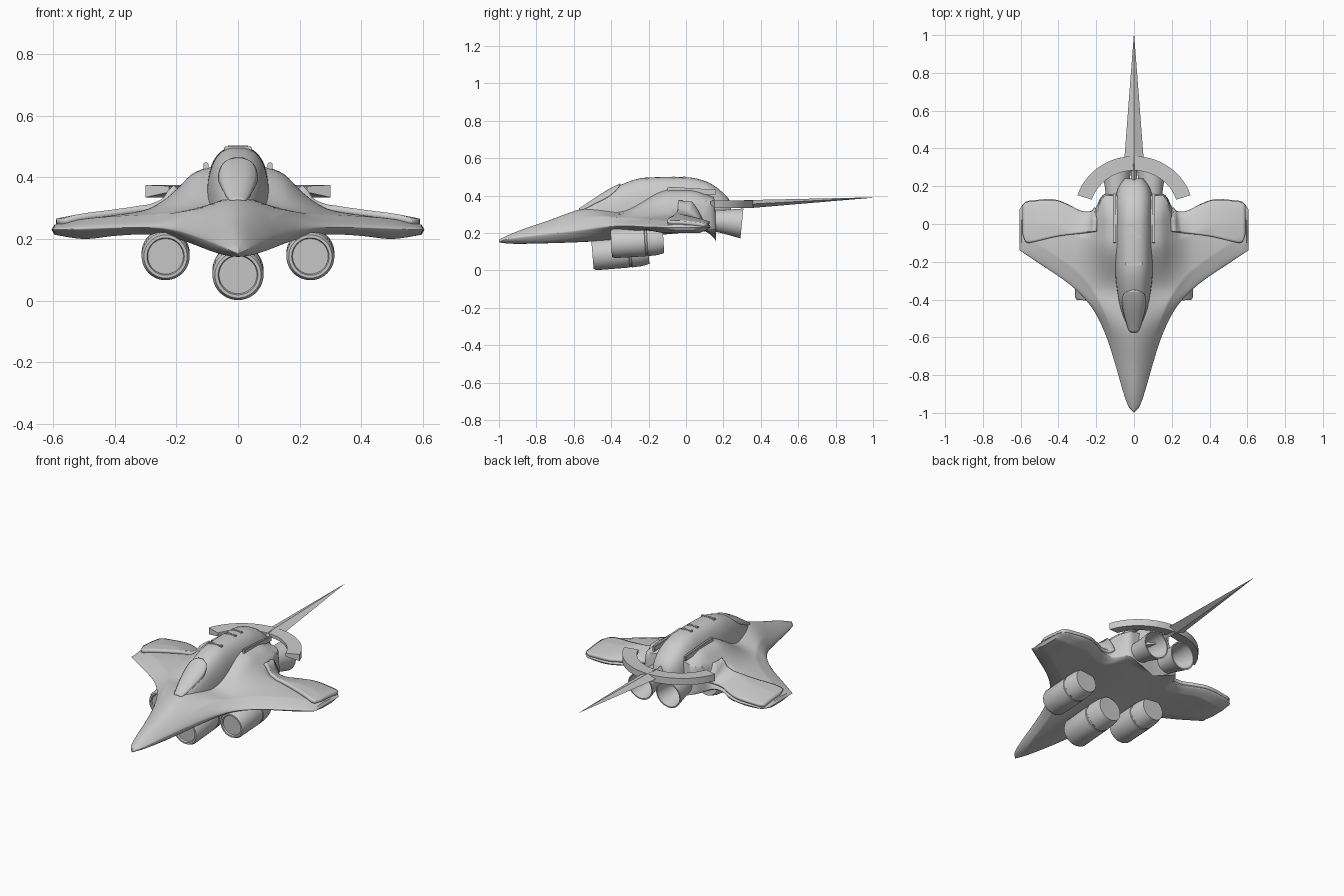
import bpy, bmesh
from math import sin, cos, pi, radians
from mathutils import Matrix, Vector

if "Cube" in bpy.data.objects:
    bpy.data.objects.remove(bpy.data.objects["Cube"])


def curve(pts):
    """Smooth interpolation through (x, value) points."""
    def slope(i):
        a, b = pts[max(i - 1, 0)], pts[min(i + 1, len(pts) - 1)]
        return (b[1] - a[1]) / (b[0] - a[0])

    def f(x):
        if x <= pts[0][0]:
            return pts[0][1]
        for i in range(len(pts) - 1):
            (x0, v0), (x1, v1) = pts[i], pts[i + 1]
            if x <= x1:
                h = x1 - x0
                t = (x - x0) / h
                return (v0 * (1 + 2 * t) * (1 - t) ** 2 + v1 * t * t * (3 - 2 * t)
                        + h * t * (1 - t) * (slope(i) * (1 - t) - slope(i + 1) * t))
        return pts[-1][1]
    return f


def clamp(t):
    return max(0.0, min(1.0, t))


def step(a, b, x):
    t = clamp((x - a) / (b - a))
    return t * t * (3 - 2 * t)


def finish(name, bm, mirror=False, thick=0, angle=35):
    bmesh.ops.remove_doubles(bm, verts=bm.verts, dist=0.0002)
    bmesh.ops.recalc_face_normals(bm, faces=bm.faces)
    me = bpy.data.meshes.new(name)
    bm.to_mesh(me)
    bm.free()
    ob = bpy.data.objects.new(name, me)
    bpy.context.collection.objects.link(ob)
    bpy.ops.object.select_all(action='DESELECT')
    ob.select_set(True)
    bpy.context.view_layer.objects.active = ob
    bpy.ops.object.shade_smooth_by_angle(angle=radians(angle))
    if thick:
        m = ob.modifiers.new("thickness", 'SOLIDIFY')
        m.thickness = thick
        m.offset = 0
    if mirror:
        m = ob.modifiers.new("mirror", 'MIRROR')
        m.merge_threshold = 0.0005
    return ob


def grid(bm, rows, closed=False):
    vs = [[bm.verts.new(p) for p in r] for r in rows]
    n = len(rows[0])
    for a, b in zip(vs, vs[1:]):
        for j in range(n if closed else n - 1):
            k = (j + 1) % n
            bm.faces.new((a[j], a[k], b[k], b[j]))
    return vs


def loft(name, rings, caps=True, **kw):
    bm = bmesh.new()
    vs = grid(bm, rings, closed=True)
    if caps:
        bm.faces.new(vs[0])
        bm.faces.new(vs[-1])
    return finish(name, bm, **kw)


def lathe(name, profile, origin, tilt, seg=40, mirror=False):
    mat = Matrix.Translation(origin) @ Matrix.Rotation(tilt, 4, 'X')
    rings = [[mat @ Vector((r * cos(2 * pi * i / seg), y, r * sin(2 * pi * i / seg)))
              for i in range(seg)] for y, r in profile]
    return loft(name, rings, mirror=mirror)


# Hull planform and height curves
LEAD = [(0, -1), (.03, -.965), (.06, -.88), (.1, -.74), (.145, -.6), (.2, -.48),
        (.27, -.385), (.36, -.305), (.5, -.21), (.605, -.14)]
lead = curve(LEAD)
width = curve([(y, x) for x, y in LEAD])
trail = curve([(0, .16), (.1, .16), (.17, .15), (.21, .075), (.28, .07), (.34, .1),
               (.42, .13), (.54, .125), (.58, .115), (.605, .08)])
edge = curve([(0, .152), (.1, .195), (.2, .228), (.3, .238), (.6, .23)])
ridge = curve([(-1, .166), (-.9, .21), (-.75, .262), (-.55, .33), (-.3, .36)])
front_top = curve([(0, .34), (.1, .305), (.2, .285), (.3, .268), (.6, .246)])
body_top = curve([(0, .44), (.1, .43), (.15, .41), (.2, .36), (.25, .32), (.3, .295),
                  (.4, .278), (.5, .265), (.605, .245)])
keel = curve([(-1, .139), (-.5, .155), (-.14, .19), (.1, .212)])
wing_low = curve([(0, .2), (.2, .21), (.3, .215), (.4, .21), (.5, .2), (.605, .215)])


def hull_top(x, y):
    e = edge(x)
    t = clamp(x / max(width(y), .001))
    nose = e + max(ridge(y) - e, .01) * (1 - t * t) ** .75
    s = step(-.38, -.08, y)
    b = front_top(x) * (1 - s) + body_top(x) * s
    b -= .05 * step(.02, .2, y) * step(.25, .1, x) if x < .25 else 0
    tail = .01 + .13 * step(.17, .24, x)
    m = clamp((y - lead(x)) / .1) ** .5 * clamp((trail(x) - y) / tail) ** .6
    k = step(-.62, -.35, y)
    return nose * (1 - k) + (e + (b - e) * m) * k


def hull_low(x, y):
    e, k = edge(x), step(0, .28, x)
    low = keel(y) * (1 - k) + wing_low(x) * k
    m = clamp((y - lead(x)) / .1) ** .6 * clamp((trail(x) - y) / .06) ** .6
    return e + (low - e) * m


# Blended nose, body and wings
xs = [.595 * (i / 40) ** 1.4 for i in range(41)] + [.605]
bm = bmesh.new()
for f in (hull_top, hull_low):
    rows = []
    for x in xs:
        row = []
        for j in range(71):
            a, b = lead(x), trail(x)
            y = a + (b - a) * (1 - cos(pi * j / 70)) / 2
            row.append((x, y, edge(x) if j in (0, 70) or x > .6 else f(x, y)))
        rows.append(row)
    grid(bm, rows)
finish("hull", bm, mirror=True)

# Raised wing panels
panel_front = curve([(.2, -.04), (.4, -.065), (.56, -.1), (.575, -.09), (.588, -.05)])
bm = bmesh.new()
rows = []
for i in range(25):
    x = .2 + .388 * i / 24
    a, b = panel_front(x), trail(x) - .008
    rows.append([(x, a + (b - a) * j / 16, hull_top(x, a + (b - a) * j / 16) + .006)
                 for j in range(17)])
grid(bm, rows)
finish("wing_panel", bm, mirror=True, thick=.024)

# Spine: cockpit hump running back to the tail
spine_w = curve([(-.58, .03), (-.5, .058), (-.42, .078), (-.3, .096), (-.2, .102),
                 (.1, .102), (.19, .085), (.24, .05)])
spine_t = curve([(-.58, .318), (-.55, .337), (-.4, .433), (-.27, .487), (-.18, .498),
                 (.02, .497), (.08, .485), (.14, .46), (.22, .395), (.24, .36)])
spine_b = curve([(-.58, .25), (-.3, .3), (.24, .3)])


def spine_z(x, y):
    q = clamp(1 - abs(x / spine_w(y)) ** 2.6) ** (1 / 2.6)
    return spine_b(y) + (spine_t(y) - spine_b(y)) * q


rings = []
for i in range(51):
    y = -.58 + .82 * i / 50
    w, b, h = spine_w(y), spine_b(y), spine_t(y) - spine_b(y)
    ring = []
    for j in range(25):
        c, s = cos(pi * j / 24), max(sin(pi * j / 24), 0)
        ring.append((w * abs(c) ** .77 * (1 if c > 0 else -1), y, b + h * s ** .77))
    rings.append(ring)
loft("spine", rings)

# Cockpit canopy, a thin teardrop shell on the spine
glass_w = curve([(-.57, .014), (-.56, .024), (-.5, .043), (-.42, .06), (-.375, .054),
                 (-.355, .034), (-.35, .012)])
bm = bmesh.new()
rows = []
for i in range(25):
    y = -.57 + .22 * i / 24
    rows.append([(glass_w(y) * j / 6, y, spine_z(glass_w(y) * j / 6, y) + .002)
                 for j in range(-6, 7)])
grid(bm, rows)
finish("canopy", bm, thick=.012)


def box(name, centre, size, mirror=False, rot=0):
    bm = bmesh.new()
    mat = Matrix.Translation(centre) @ Matrix.Rotation(rot, 4, 'X') @ Matrix.Diagonal((*size, 1))
    bmesh.ops.create_cube(bm, size=1, matrix=mat)
    bmesh.ops.bevel(bm, geom=bm.edges[:], offset=.003, segments=2, affect='EDGES')
    finish(name, bm, mirror)


# Vents across the spine and strakes along its sides
for i, (y, w) in enumerate(((-.21, .09), (-.066, .07), (-.01, .07))):
    box(f"spine_vent_{i + 1}", (0, y, spine_t(y) - .003), (w, .018, .012))
box("spine_strake", (.104, .03, .425), (.016, .26, .03), True, -.06)


# Under-slung pods
def pod(name, origin, r, length, tilt, mirror=False):
    prof = [(.01, .001), (.01, .74 * r), (0, .78 * r), (0, .9 * r), (.015, r),
            (.64 * length, r), (.65 * length, .965 * r), (.68 * length, .965 * r),
            (.69 * length, r), (length - .04, .97 * r), (length, .86 * r), (length, .001)]
    lathe(name, prof, origin, tilt, mirror=mirror)


pod("centre_pod", (0, -.5, .083), .083, .3, .08)
pod("side_pod", (.235, -.4, .143), .078, .28, .06, True)

# Flared exhaust nozzles
lathe("nozzle", [(0, .001), (0, .052), (.1, .062), (.205, .08), (.205, .073),
                 (.04, .045), (.04, .001)], (.092, .095, .272), -.1, mirror=True)

# Tail half-ring
rings = []
for i in range(33):
    a = radians(18 + 144 * i / 32)
    c, s = cos(a), sin(a)
    rings.append([(r * c, .06 + r * s * .95, z) for r, z in
                  ((.315, .335), (.315, .375), (.235, .372), (.235, .352))])
loft("tail_ring", rings)

# Tail spike
loft("tail_spike", [[(-w, y, z), (0, y, z - h), (w, y, z), (0, y, z + h)] for y, w, z, h in
                    ((.13, .014, .355, .018), (.3, .016, .355, .02), (.345, .05, .356, .021),
                     (.36, .05, .356, .021), (1, .001, .39, .001))])
